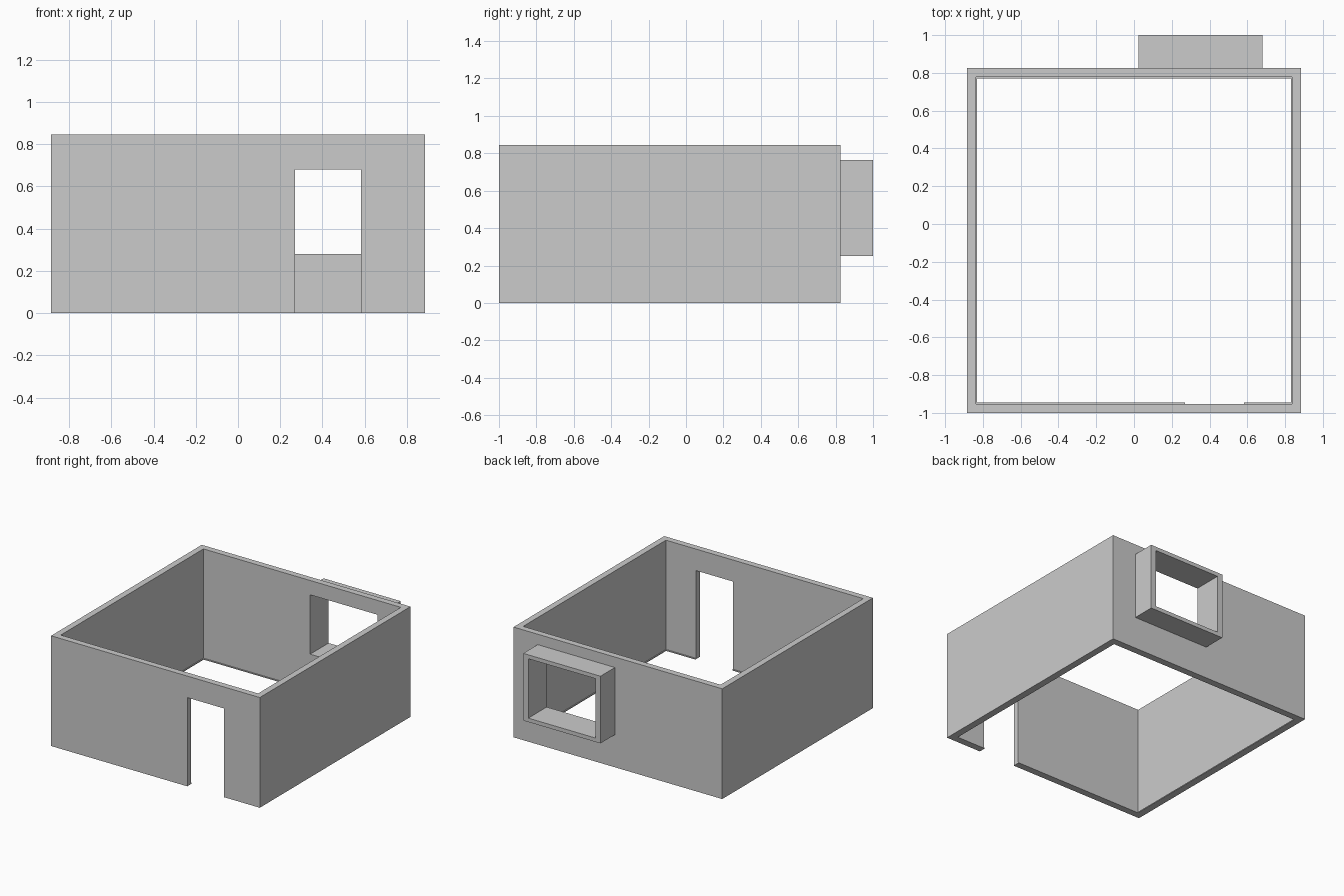
import bpy
import bmesh
from mathutils import Vector

if "Cube" in bpy.data.objects:
    bpy.data.objects.remove(bpy.data.objects["Cube"])


def box(name, lo, hi):
    """Axis-aligned box between two corners."""
    lo, hi = Vector(lo), Vector(hi)
    bm = bmesh.new()
    bmesh.ops.create_cube(bm, size=1)
    bmesh.ops.scale(bm, vec=hi - lo, verts=bm.verts)
    bmesh.ops.translate(bm, vec=(lo + hi) / 2, verts=bm.verts)
    mesh = bpy.data.meshes.new(name)
    bm.to_mesh(mesh)
    bm.free()
    obj = bpy.data.objects.new(name, mesh)
    bpy.context.collection.objects.link(obj)
    return obj


def cut(obj, *cutters):
    """Subtract each cutter box (lo, hi) from the object."""
    for lo, hi in cutters:
        tool = box("cutter", lo, hi)
        mod = obj.modifiers.new("cut", 'BOOLEAN')
        mod.operation = 'DIFFERENCE'
        mod.solver = 'EXACT'
        mod.object = tool
        bpy.context.view_layer.objects.active = obj
        bpy.ops.object.modifier_apply(modifier=mod.name)
        bpy.data.objects.remove(tool)


W, FRONT, BACK, H = 0.885, -1.0, 0.825, 0.845
T = 0.048      # wall thickness
LIP = 0.006    # base strip projection into the room
BASE = 0.008   # base strip height

door = ((0.27, -1.2, -0.1), (0.583, -0.8, 0.68))
window = ((0.068, 0.6, 0.28), (0.637, 1.2, 0.735))


def room_void(t):
    return ((-W + t, FRONT + t, -0.1), (W - t, BACK - t, 1.0))


# Room walls with doorway and window opening
walls = box("walls", (-W, FRONT, BASE), (W, BACK, H))
cut(walls, room_void(T), door, window)

# Thin base strip under the walls, interrupted at the doorway
base = box("base_strip", (-W, FRONT, 0), (W, BACK, BASE))
cut(base, room_void(T + LIP), door)

# Projecting window surround on the back wall
frame = box("window_surround", (0.025, BACK, 0.25), (0.68, 1.0, 0.765))
cut(frame, window)
